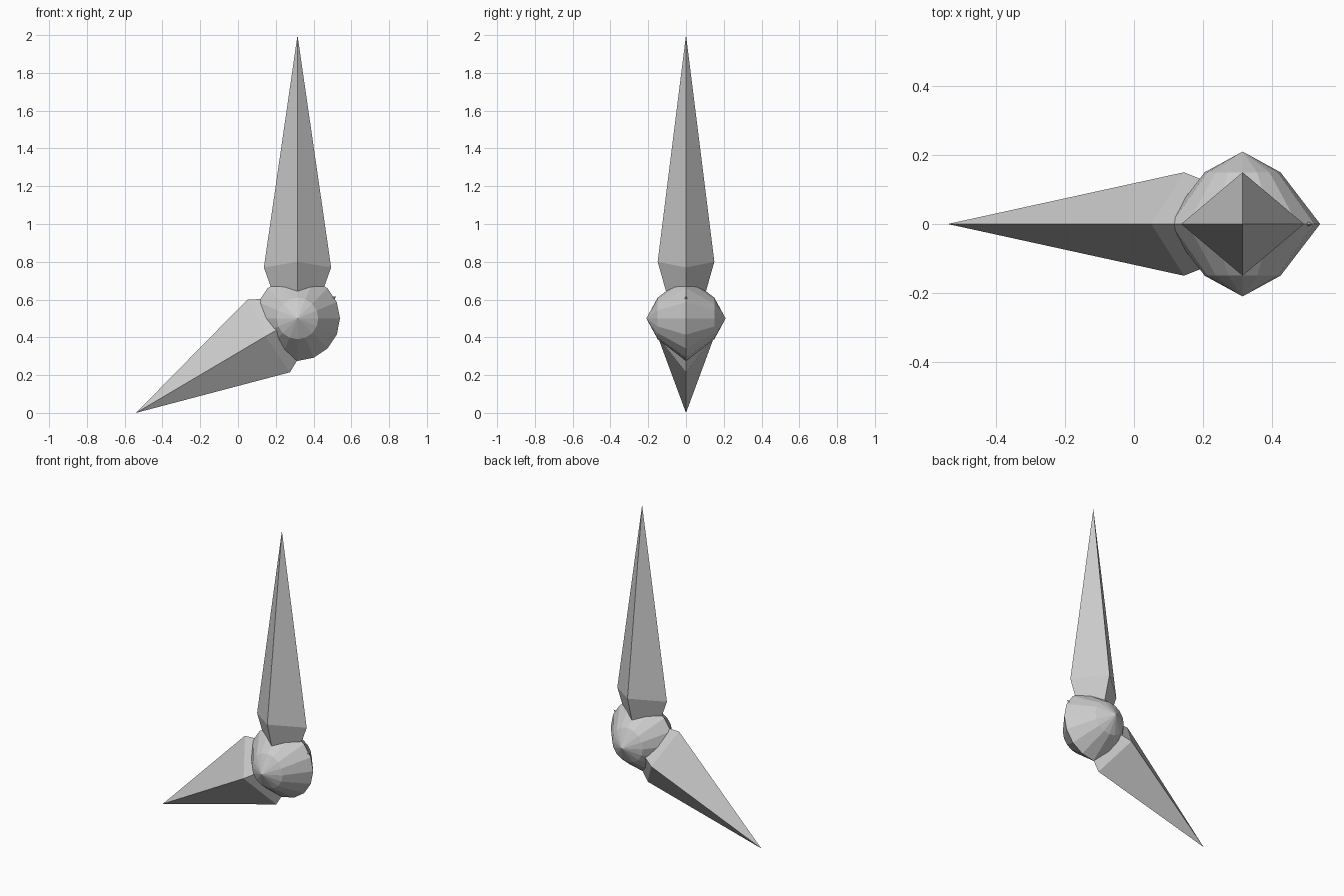
import bpy
import bmesh
from math import cos, sin, tau
from mathutils import Vector

cube = bpy.data.objects.get("Cube")
if cube:
    bpy.data.objects.remove(cube, do_unlink=True)

grey = bpy.data.materials.new("plain grey")
grey.use_nodes = True
colour = (0.6, 0.6, 0.6, 1)
grey.diffuse_color = colour
grey.node_tree.nodes["Principled BSDF"].inputs["Base Color"].default_value = colour


def finish(name, bm):
    bmesh.ops.recalc_face_normals(bm, faces=bm.faces)
    mesh = bpy.data.meshes.new(name)
    bm.to_mesh(mesh)
    bm.free()
    mesh.materials.append(grey)
    obj = bpy.data.objects.new(name, mesh)
    bpy.context.collection.objects.link(obj)
    return obj


def spike(name, tip, root, ring):
    """Four-sided spike, pointed at both ends, widest at the ring."""
    bm = bmesh.new()
    a, b = bm.verts.new(tip), bm.verts.new(root)
    corners = [bm.verts.new(p) for p in ring]
    for i, c in enumerate(corners):
        d = corners[(i + 1) % len(corners)]
        bm.faces.new((a, c, d))
        bm.faces.new((b, d, c))
    return finish(name, bm)


def faceted_ball(name, centre, profile, sides):
    """Revolve (y, radius) rings about the y axis, closing each end at a pole."""
    bm = bmesh.new()
    centre = Vector(centre)
    rings = []
    for y, r in profile[1:-1]:
        rings.append([bm.verts.new(centre + Vector((r * cos(tau * i / sides), y,
                                                    r * sin(tau * i / sides))))
                      for i in range(sides)])
    poles = [bm.verts.new(centre + Vector((0, p[0], 0)))
             for p in (profile[0], profile[-1])]
    for i in range(sides):
        j = (i + 1) % sides
        for lo, hi in zip(rings, rings[1:]):
            bm.faces.new((lo[i], lo[j], hi[j], hi[i]))
        bm.faces.new((poles[0], rings[0][j], rings[0][i]))
        bm.faces.new((poles[1], rings[-1][i], rings[-1][j]))
    return finish(name, bm)


X = 0.315  # joint position

# Joint ball between the two spikes
faceted_ball("joint_ball", (X, 0, 0.5),
             [(-0.21, 0), (-0.15, 0.11), (0, 0.225), (0.15, 0.11), (0.21, 0)], 16)

# Tall upright spike
spike("upright_spike", (X, 0, 2), (X, 0, 0.27),
      [(X + 0.178, 0, 0.77), (X, 0.15, 0.8), (X - 0.178, 0, 0.77), (X, -0.15, 0.8)])

# Short slanted spike
spike("slanted_spike", (-0.54, 0, 0), (0.52, 0, 0.617),
      [(0.05, 0, 0.6), (0.145, 0.15, 0.405), (0.275, 0, 0.215), (0.145, -0.15, 0.405)])
